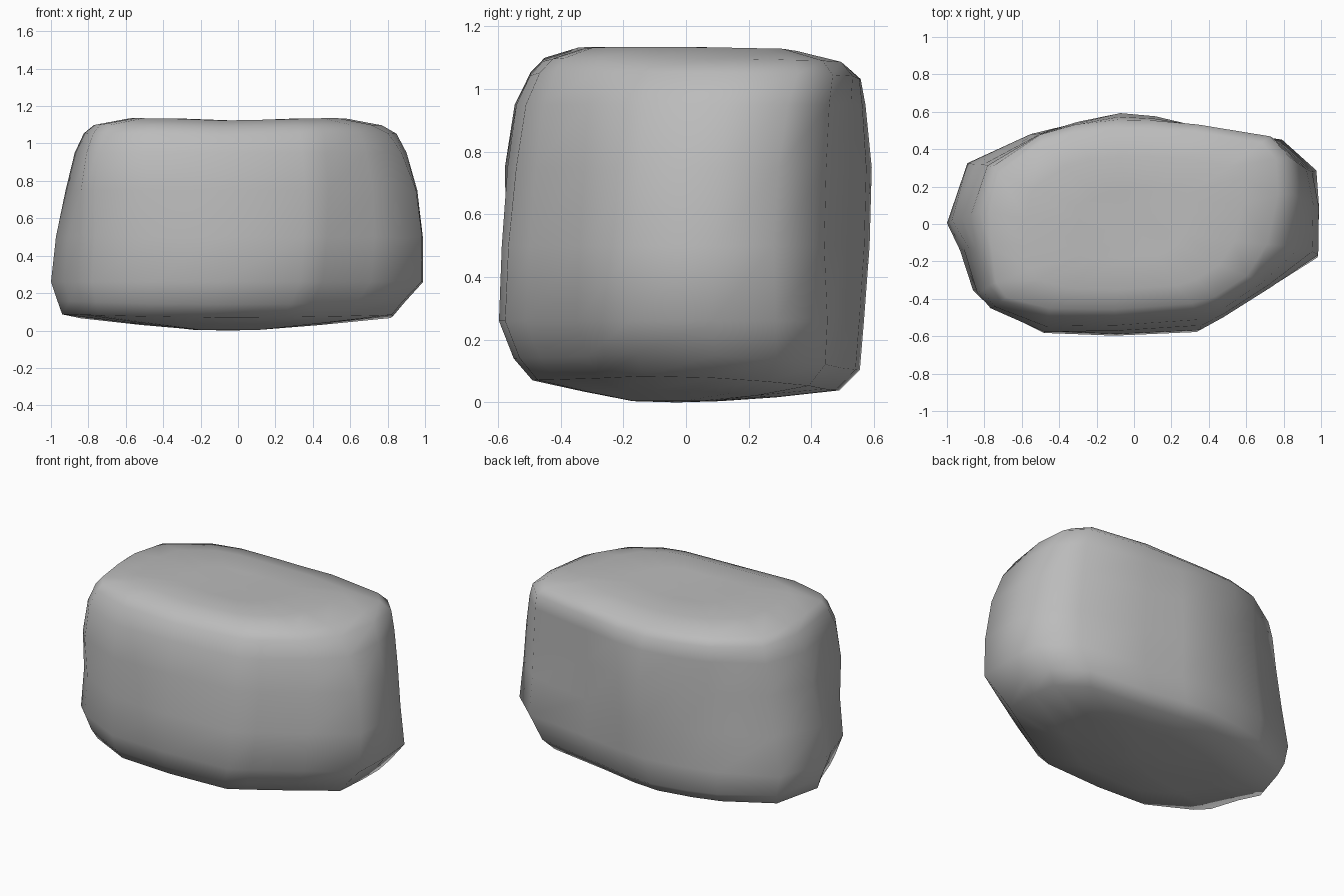
import bpy, bmesh, math

if "Cube" in bpy.data.objects:
    bpy.data.objects.remove(bpy.data.objects["Cube"])

# Matching plan outlines, counter-clockwise from the right: widest girth and top rim
MID = [(1, .1), (.985, .31), (.8, .48), (.35, .54), (.1, .585), (-.1, .6), (-.35, .56),
       (-.55, .51), (-.89, .35), (-1, .02), (-.93, -.13), (-.86, -.35), (-.78, -.43),
       (-.48, -.585), (-.1, -.6), (.34, -.58), (.46, -.51), (.72, -.345), (.99, -.17)]
TOP = [(.79, .15), (.78, .34), (.7, .43), (.33, .49), (.1, .5), (-.1, .5), (-.32, .48),
       (-.5, .43), (-.73, .26), (-.78, .05), (-.77, -.13), (-.74, -.32), (-.68, -.4),
       (-.45, -.46), (-.1, -.47), (.32, -.44), (.45, -.4), (.62, -.29), (.73, -.12)]

# Levels: height, blend towards top outline, x min, x max, y min, y max
LEVELS = [
    (.004, 0, -.24, .12, -.17, .11),
    (.035, 0, -.58, .45, -.33, .29),
    (.07, 0, -.94, .83, -.49, .49),
    (.14, 0, -.965, .89, -.55, .555),
    (.26, 0, -1, .99, -.597, .568),
    (.5, .1, -.975, 1, -.588, .59),
    (.75, .25, -.925, .975, -.565, .597),
    (.95, .5, -.875, .91, -.537, .575),
    (1.05, .75, -.825, .85, -.495, .558),
    (1.095, 1, -.77, .77, -.455, .505),
    (1.13, 1, -.58, .58, -.35, .36),
    (1.132, 1, -.3, .3, -.18, .18),
]


def fit(v, lo, hi, a, b):
    return a + (v - lo) / (hi - lo) * (b - a)


def bump(z, lo, hi):
    return math.sin(math.pi * (z - lo) / (hi - lo)) if lo < z < hi else 0


def corner_push(x, y, z):
    """Outward push of the upright corners: back ones lean in, front left swells."""
    w = min(1, abs(x * y) / .3)
    if y > 0:
        return w * (-.06 if x > 0 else -.04) * bump(z, .26, 1.08)
    return w * .05 * bump(z, .5, 1.15) if x < 0 else 0


def ring(level):
    z, t, x0, x1, y0, y1 = level
    pts = [(a[0] + (b[0] - a[0]) * t, a[1] + (b[1] - a[1]) * t) for a, b in zip(MID, TOP)]
    xs, ys = zip(*pts)
    out = []
    for px, py in pts:
        x = fit(px, min(xs), max(xs), x0, x1)
        y = fit(py, min(ys), max(ys), y0, y1)
        h = z
        if .03 < z < .2:                    # base rises to the ends, drops at the back
            h += .02 * x * x - .065 * max(y, 0)
        elif z > 1.04:                      # top dips along the middle
            h += .015 * min(abs(x) / .4, 1) - .01 - .02 * max(y, 0)
        d = corner_push(x, y, z)
        out.append((x + math.copysign(d * .7, x * d), y + math.copysign(d * .7, y * d), h))
    return out


# Boulder: lofted through the levels and capped
bm = bmesh.new()
rings = [[bm.verts.new(p) for p in ring(lv)] for lv in LEVELS]
n = len(MID)
for lo, hi in zip(rings, rings[1:]):
    for i in range(n):
        j = (i + 1) % n
        bm.faces.new((lo[i], lo[j], hi[j], hi[i]))
bottom = bm.verts.new((-.05, -.03, 0))
top = bm.verts.new((0, 0, 1.115))
for i in range(n):
    j = (i + 1) % n
    bm.faces.new((rings[0][j], rings[0][i], bottom))
    bm.faces.new((rings[-1][i], rings[-1][j], top))
bmesh.ops.recalc_face_normals(bm, faces=bm.faces)
mesh = bpy.data.meshes.new("boulder")
bm.to_mesh(mesh)
bm.free()
mesh.shade_smooth()
stone = bpy.data.materials.new("stone")
stone.diffuse_color = (.5, .5, .5, 1)
stone.use_nodes = True
stone.node_tree.nodes["Principled BSDF"].inputs["Base Color"].default_value = stone.diffuse_color
mesh.materials.append(stone)
boulder = bpy.data.objects.new("boulder", mesh)
bpy.context.collection.objects.link(boulder)
